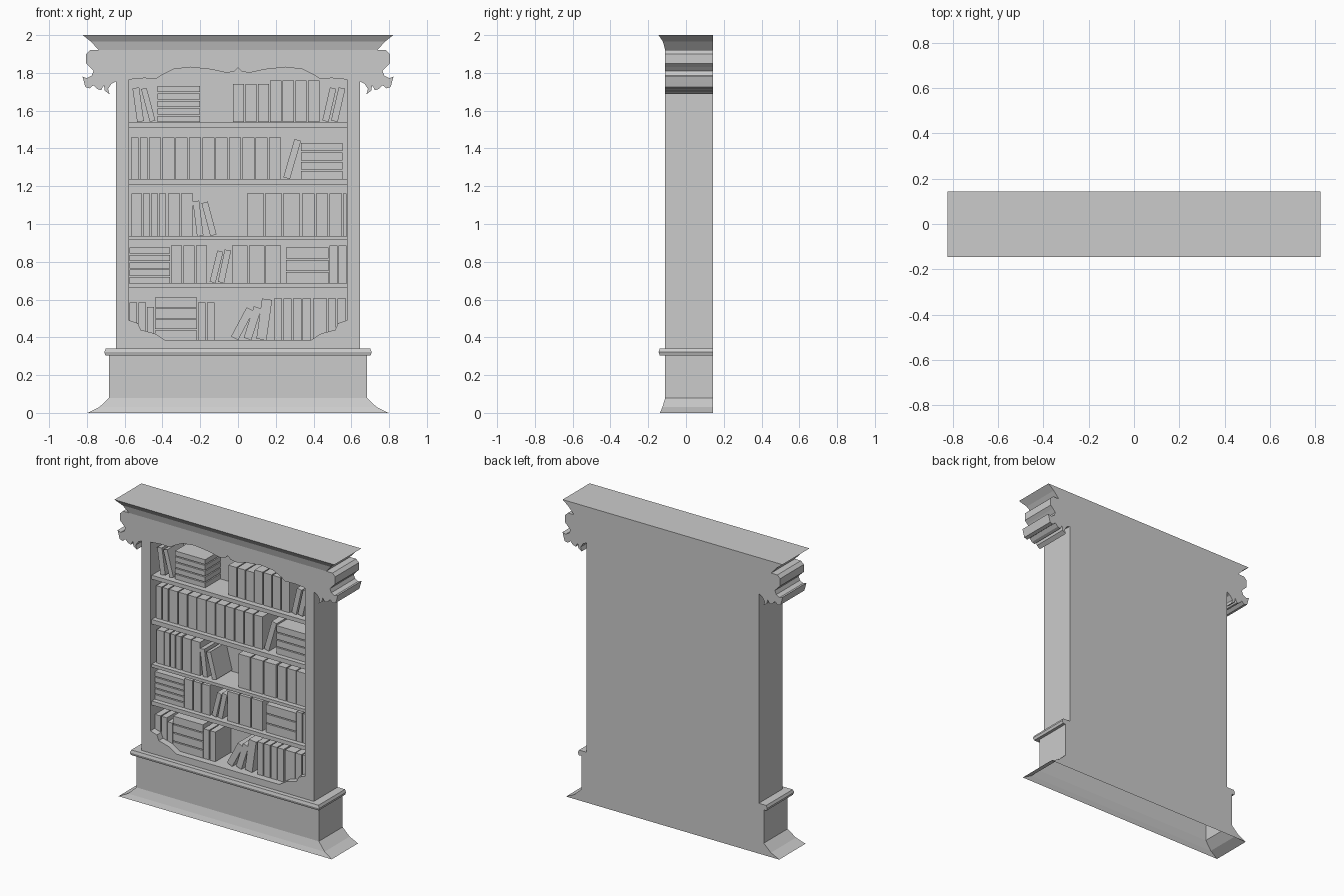
import bpy, bmesh, math
from mathutils import Matrix

if "Cube" in bpy.data.objects:
    bpy.data.objects.remove(bpy.data.objects["Cube"])

BACK = 0.143      # rear plane of the case
FRONT = -0.11     # front plane of the case
INNER = 0.10      # rear wall of the recess
HALF = 0.577      # half width of the recess


def finish(name, bm):
    bmesh.ops.recalc_face_normals(bm, faces=bm.faces)
    me = bpy.data.meshes.new(name)
    bm.to_mesh(me)
    bm.free()
    ob = bpy.data.objects.new(name, me)
    bpy.context.collection.objects.link(ob)
    return ob


def mirrored(half):
    return half + [(-x, z) for x, z in reversed(half) if x > 0]


def ring(bm, pts, y):
    return [bm.verts.new((x, y, z)) for x, z in pts]


def bridge(bm, a, b, skip=()):
    n = len(a)
    for i in range(n):
        if i not in skip:
            j = (i + 1) % n
            bm.faces.new((a[i], a[j], b[j], b[i]))


def moulding(name, profile, cap=False):
    """Loft of rectangles; profile rows are half width, front y, z."""
    bm = bmesh.new()
    rings = [[bm.verts.new(p) for p in
              ((-w, y, z), (w, y, z), (w, BACK, z), (-w, BACK, z))]
             for w, y, z in profile]
    for a, b in zip(rings, rings[1:]):
        bridge(bm, a, b)
    if cap:
        bm.faces.new(rings[0])
        bm.faces.new(rings[-1])
    return finish(name, bm)


def box(name, x0, x1, y0, y1, z0, z1, tilt=0):
    bm = bmesh.new()
    bmesh.ops.create_cube(bm, size=1)
    w, h = x1 - x0, z1 - z0
    bmesh.ops.scale(bm, vec=(w, y1 - y0, h), verts=bm.verts)
    bmesh.ops.translate(bm, vec=(0, 0, h / 2), verts=bm.verts)
    t = math.radians(tilt)
    bmesh.ops.rotate(bm, matrix=Matrix.Rotation(t, 3, 'Y'), verts=bm.verts)
    lift = w / 2 * abs(math.sin(t))
    bmesh.ops.translate(bm, vec=((x0 + x1) / 2, (y0 + y1) / 2, z0 + lift), verts=bm.verts)
    return finish(name, bm)


# Case: body with scrolled shoulders and a shaped recess
outer_half = [(.645, .34), (.645, 1.755), (.67, 1.742), (.688, 1.715), (.68, 1.687),
              (.705, 1.705), (.71, 1.735), (.725, 1.708), (.745, 1.715), (.765, 1.735),
              (.785, 1.718), (.808, 1.725), (.815, 1.75), (.823, 1.78), (.80, 1.772),
              (.775, 1.785), (.765, 1.81), (.785, 1.832), (.804, 1.85), (.804, 1.90),
              (.783, 1.92)]
opening_half = [(0, 1.828), (.02, 1.808), (.06, 1.80), (.14, 1.818), (.25, 1.83),
                (.34, 1.82), (.40, 1.79), (.43, 1.77), (.50, 1.772), (HALF, 1.765),
                (HALF, .49), (.53, .475), (.515, .44), (.44, .42), (.385, .385)]
outer, opening = mirrored(outer_half), mirrored(opening_half)
bm = bmesh.new()
of, ob_ = ring(bm, outer, FRONT), ring(bm, outer, BACK)
hf, hb = ring(bm, opening, FRONT), ring(bm, opening, INNER)
bridge(bm, of, ob_, skip=(len(of) - 1,))
bridge(bm, hf, hb)
bm.faces.new(ob_)
bm.faces.new(hb)
edges = []
for loop in (of, hf):
    for i, v in enumerate(loop):
        w = loop[(i + 1) % len(loop)]
        edges.append(bm.edges.get((v, w)) or bm.edges.new((v, w)))
bmesh.ops.triangle_fill(bm, edges=edges, use_beauty=True, normal=(0, -1, 0))
finish("case", bm)

# Flared plinth with ledge (open underneath) and crown
moulding("plinth", [(.797, -.138, 0), (.735, -.125, .03), (.682, -.11, .08),
                    (.682, -.11, .305), (.702, -.14, .305), (.708, -.145, .322),
                    (.70, -.14, .34), (.645, -.11, .34)])
moulding("crown", [(.737, -.11, 1.92), (.778, -.122, 1.965), (.822, -.145, 2.0)], cap=True)

# Shelves
for low, high in ((1.51, 1.537), (1.207, 1.238), (.915, .936), (.66, .687)):
    box("shelf", -HALF, HALF, -.097, INNER, low, high)

# Books: upright runs (x0, x1, count, height), stacks (x0, x1, count, height),
# leaning (foot x, thickness, height, tilt)
rows = [
    (1.54,
     [(-.026, .165, 3, .20), (.169, .431, 4, .22)],
     [(-.425, -.20, 5, .19)],
     [(-.516, .036, .18, -8), (-.452, .03, .18, -15), (.463, .034, .18, 13), (.51, .036, .18, 13)]),
    (1.238,
     [(-.566, -.479, 2, .22), (-.471, .228, 10, .22)],
     [(.333, .553, 4, .19)],
     [(.258, .036, .21, 16)]),
    (.936,
     [(-.563, -.508, 1, .225), (-.503, -.381, 3, .225), (-.37, -.238, 2, .225),
      (.048, .328, 3, .225), (.339, .55, 3, .225), (.556, .575, 1, .225)],
     [],
     [(-.2, .034, .185, -7), (-.13, .034, .18, -15)]),
    (.687,
     [(-.354, -.164, 3, .2), (-.032, .228, 3, .2), (.484, .574, 2, .2)],
     [(-.575, -.36, 5, .188), (.254, .479, 3, .188)],
     [(-.135, .032, .17, 14), (-.09, .034, .175, 12)]),
    (.385,
     [(-.575, -.487, 2, .2), (-.481, -.444, 1, .175), (-.212, -.124, 2, .2),
      (.19, .386, 4, .22), (.397, .471, 1, .22), (.476, .571, 2, .22)],
     [(-.439, -.217, 4, .225)],
     [(-.018, .042, .175, 28), (.05, .042, .175, 18), (.124, .054, .215, 8)]),
]
GAP, BOOK = .007, -.065
for z, uprights, stacks, leaning in rows:
    for x0, x1, n, h in uprights:
        step = (x1 - x0 + GAP) / n
        for i in range(n):
            x = x0 + i * step
            box("upright_book", x, x + step - GAP, BOOK, INNER, z, z + h)
    for x0, x1, n, h in stacks:
        step = (h + GAP) / n
        for i in range(n):
            b = z + i * step
            box("stacked_book", x0, x1, BOOK, INNER, b, b + step - GAP)
    for x, w, h, tilt in leaning:
        box("leaning_book", x - w / 2, x + w / 2, BOOK, INNER, z, z + h, tilt)
